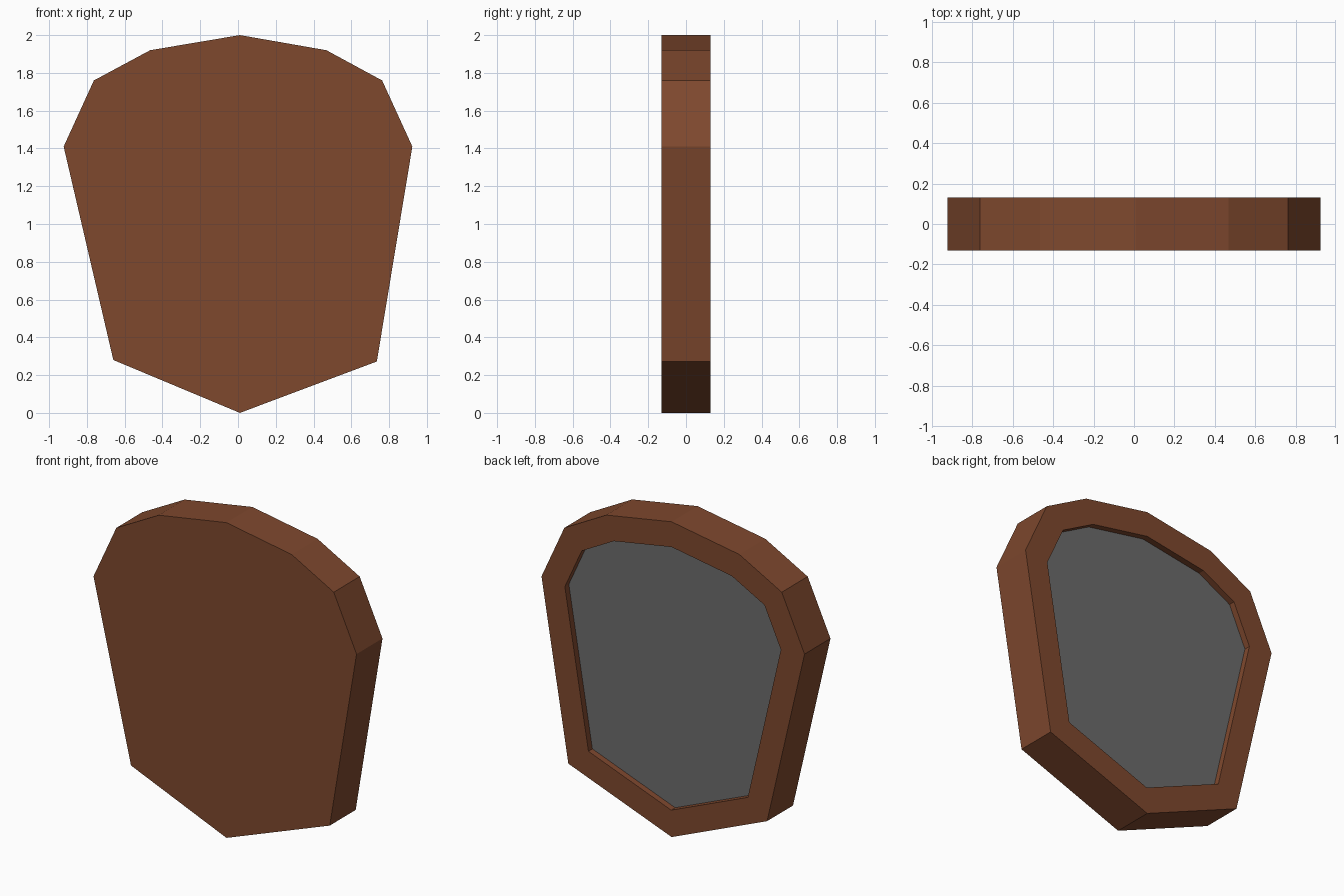
import bpy, bmesh

if "Cube" in bpy.data.objects:
    bpy.data.objects.remove(bpy.data.objects["Cube"])

def material(name, rgb):
    m = bpy.data.materials.new(name)
    m.diffuse_color = (*rgb, 1)
    m.use_nodes = True
    m.node_tree.nodes["Principled BSDF"].inputs["Base Color"].default_value = m.diffuse_color
    return m

HALF = 0.13      # half thickness
RIM = 0.158      # rim width on the back
RECESS = 0.04    # depth of the grey back panel

# Outline seen from the front (x, z), starting at the bottom tip
outline = [(0.01, 0.0), (0.735, 0.272), (0.923, 1.41), (0.763, 1.76), (0.468, 1.92),
           (0.01, 2.0), (-0.465, 1.92), (-0.763, 1.76), (-0.923, 1.41), (-0.66, 0.28)]

bm = bmesh.new()
front = [bm.verts.new((x, -HALF, z)) for x, z in outline]
back = [bm.verts.new((x, HALF, z)) for x, z in outline]
n = len(outline)

# Solid slab
bm.faces.new(front)
panel = bm.faces.new(back[::-1])
for i in range(n):
    j = (i + 1) % n
    bm.faces.new((front[j], front[i], back[i], back[j]))
bmesh.ops.recalc_face_normals(bm, faces=bm.faces[:])

# Rim and recessed panel on the back
bmesh.ops.inset_region(bm, faces=[panel], thickness=RIM, use_even_offset=True)
panel = bmesh.ops.extrude_discrete_faces(bm, faces=[panel])["faces"][0]
bmesh.ops.translate(bm, verts=panel.verts[:], vec=(0, -RECESS, 0))
panel.material_index = 1

mesh = bpy.data.meshes.new("back_board")
bm.to_mesh(mesh)
bm.free()
mesh.materials.append(material("brown", (0.21, 0.065, 0.027)))
mesh.materials.append(material("grey", (0.15, 0.15, 0.15)))
board = bpy.data.objects.new("back_board", mesh)
bpy.context.collection.objects.link(board)
